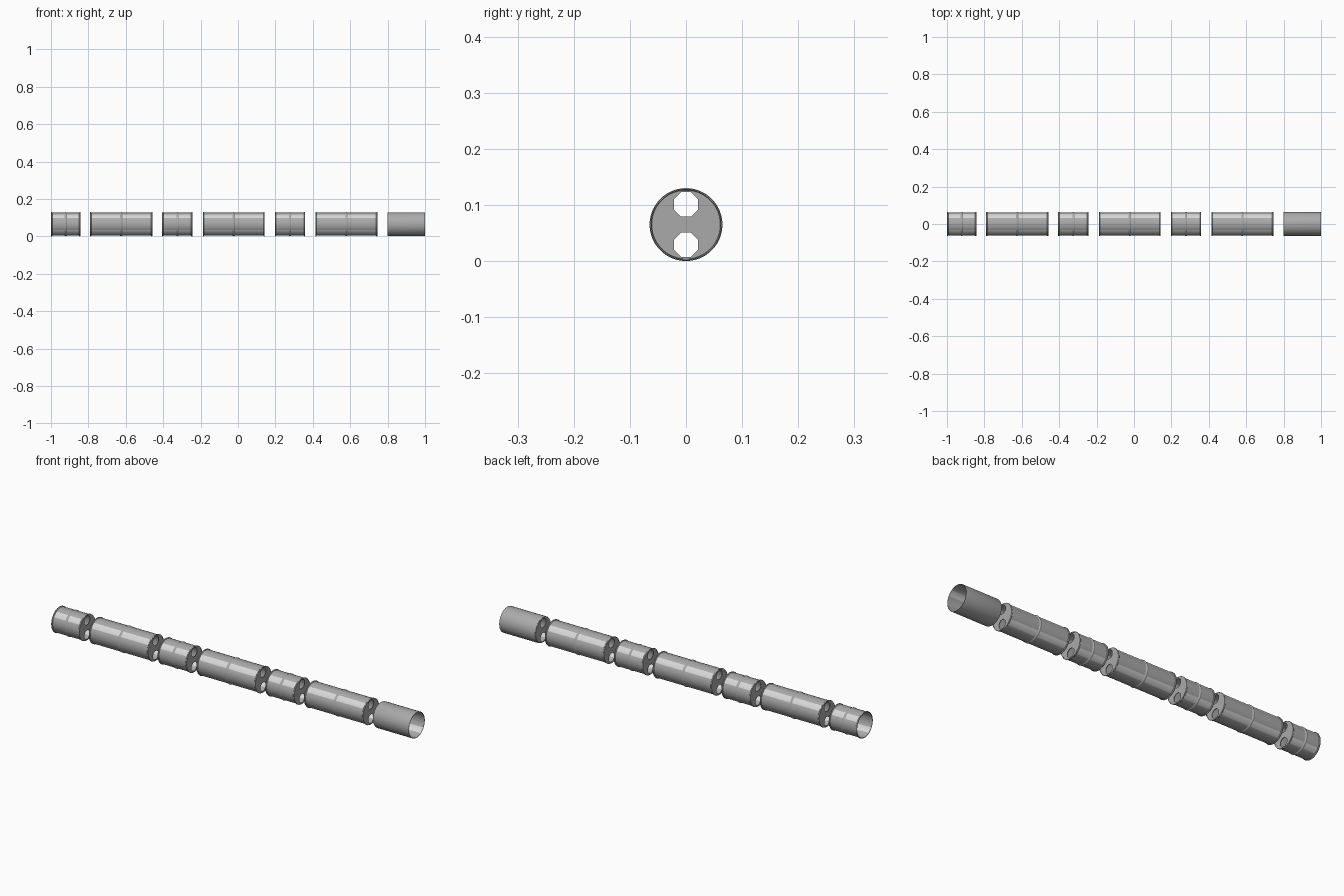
import bpy, bmesh, math

cube = bpy.data.objects.get("Cube")
if cube:
    bpy.data.objects.remove(cube)

RADIUS = 0.065   # outer radius of rims
BODY = 0.062     # radius of drum walls
INNER = 0.061


def material(name, value):
    m = bpy.data.materials.new(name)
    m.use_nodes = True
    colour = (value, value, value, 1)
    m.diffuse_color = colour
    m.node_tree.nodes["Principled BSDF"].inputs["Base Color"].default_value = colour
    return m


steel = material("grey steel", 0.4)
pale = material("pale stripe", 0.68)


def finish(bm, name):
    bmesh.ops.recalc_face_normals(bm, faces=bm.faces)
    mesh = bpy.data.meshes.new(name)
    bm.to_mesh(mesh)
    bm.free()
    obj = bpy.data.objects.new(name, mesh)
    bpy.context.collection.objects.link(obj)
    mesh.materials.append(steel)
    mesh.materials.append(pale)
    bpy.ops.object.select_all(action='DESELECT')
    obj.select_set(True)
    bpy.context.view_layer.objects.active = obj
    bpy.ops.object.shade_smooth_by_angle(angle=math.radians(25))


def circle(bm, x, r, sides, dz=0):
    """Ring of vertices around the long axis, shifted up by dz."""
    angles = [math.tau * (i + 0.5) / sides for i in range(sides)]
    return [bm.verts.new((x, r * math.sin(a), RADIUS + dz + r * math.cos(a)))
            for a in angles]


def lathe(name, profile, striped, sides=40):
    """Spin a closed (x, radius) profile; wall radii in striped get four pale stripes."""
    bm = bmesh.new()
    rings = [circle(bm, x, r, sides) for x, r in profile]
    for j, p in enumerate(rings):
        n = (j + 1) % len(rings)
        q = rings[n]
        wall = profile[j][1] == profile[n][1] and profile[j][1] in striped
        for i in range(sides):
            k = (i + 1) % sides
            face = bm.faces.new((p[i], p[k], q[k], q[i]))
            diagonal = abs((i + 1) % (sides // 4) - sides // 8) <= 1
            face.material_index = int(wall and diagonal)
    finish(bm, name)


def end_plate(name, x):
    """Thin round plate with two octagonal holes."""
    bm = bmesh.new()
    loops = [circle(bm, x, INNER + 0.0005, 40)]
    loops += [circle(bm, x, 0.0235, 8, s * 0.036) for s in (1, -1)]
    edges = [bm.edges.new((vs[i - 1], vs[i])) for vs in loops for i in range(len(vs))]
    bmesh.ops.triangle_fill(bm, use_beauty=True, edges=edges, normal=(1, 0, 0))
    top = bmesh.ops.extrude_face_region(bm, geom=bm.faces[:], use_keep_orig=True)
    verts = [g for g in top["geom"] if isinstance(g, bmesh.types.BMVert)]
    bmesh.ops.translate(bm, verts=verts, vec=(0.003, 0, 0))
    finish(bm, name)


# Ribbed drums, each with a rim at both ends and a rib in the middle
spans = [(-1.0, -0.843), (-0.79, -0.458), (-0.405, -0.243),
         (-0.188, 0.142), (0.197, 0.359), (0.414, 0.745)]
for number, (a, b) in enumerate(spans, 1):
    mid = (a + b) / 2
    start = [(a, INNER), (a, RADIUS - 0.001), (a + 0.002, RADIUS),
             (a + 0.004, RADIUS), (a + 0.007, BODY)]
    rib = [(mid - 0.006, BODY), (mid - 0.002, RADIUS - 0.0005)]
    half = start + rib
    mirrored = [(a + b - x, r) for x, r in reversed(half)]
    lathe(f"drum_{number}", half + mirrored, (BODY, INNER))
    if number > 1:
        end_plate(f"drum_{number}_right_plate", a + 0.001)
    end_plate(f"drum_{number}_left_plate", b - 0.004)

# Plain end tube, open on the left, striped inside only
lathe("end_tube", [(0.8, INNER), (0.8, 0.063), (0.803, 0.064), (1.0, 0.064),
                   (1.0, 0.062), (0.806, 0.062)], (0.062,))
end_plate("end_tube_plate", 0.798)
